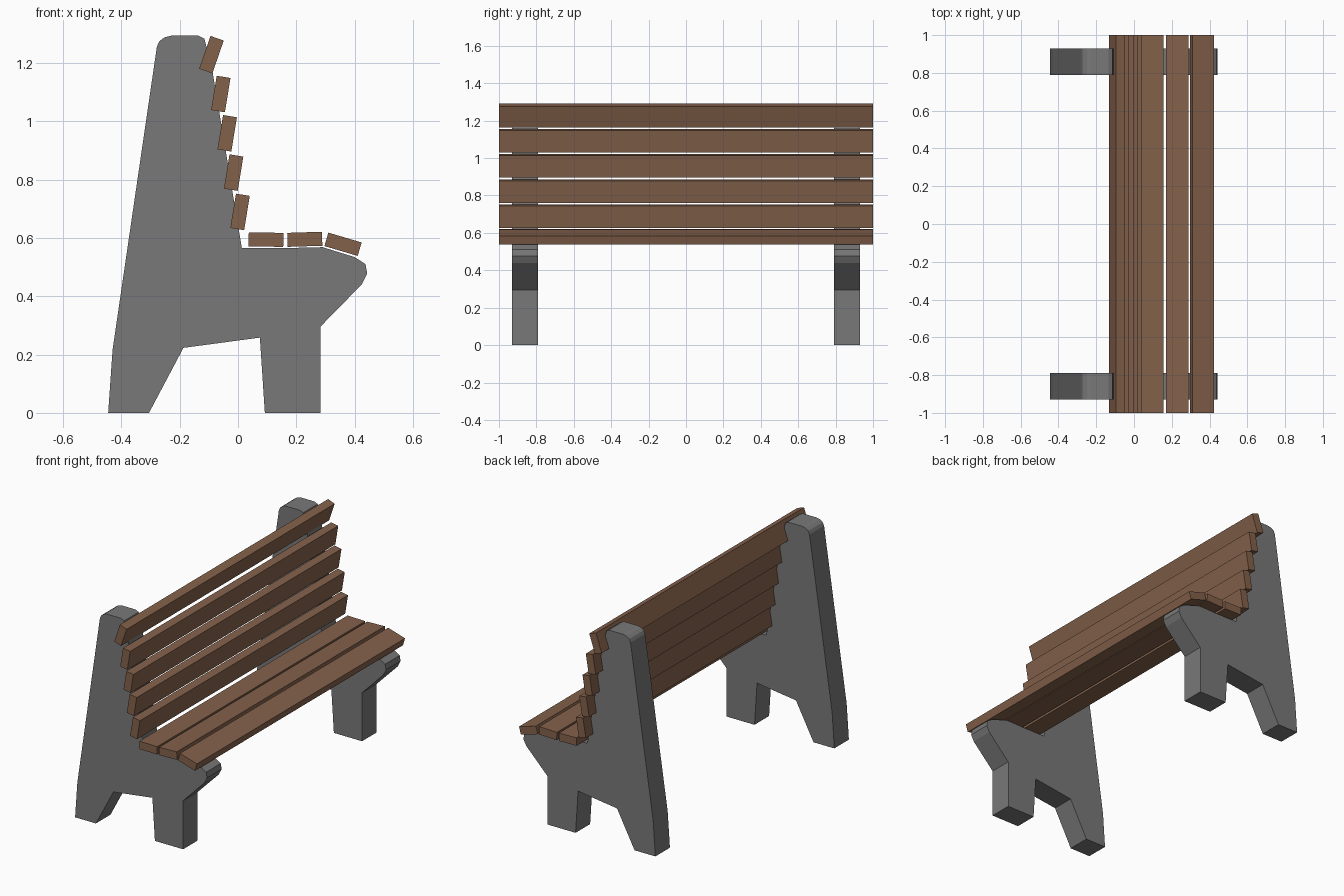
import bpy, bmesh
from math import radians

if "Cube" in bpy.data.objects:
    bpy.data.objects.remove(bpy.data.objects["Cube"])


def material(name, color):
    m = bpy.data.materials.new(name)
    m.diffuse_color = color
    m.use_nodes = True
    m.node_tree.nodes["Principled BSDF"].inputs["Base Color"].default_value = m.diffuse_color
    return m


wood = material("wood", (0.23, 0.12, 0.07, 1))
concrete = material("concrete", (0.19, 0.19, 0.19, 1))


def finish(name, bm, mat):
    bmesh.ops.recalc_face_normals(bm, faces=bm.faces[:])
    mesh = bpy.data.meshes.new(name)
    bm.to_mesh(mesh)
    bm.free()
    mesh.materials.append(mat)
    obj = bpy.data.objects.new(name, mesh)
    bpy.context.collection.objects.link(obj)
    return obj


# Side support outline (x, z)
PROFILE = [
    (-0.445, 0), (-0.305, 0), (-0.187, 0.223), (0.075, 0.258),      # rear foot, arch
    (0.092, 0), (0.282, 0), (0.282, 0.295),                         # front foot
    (0.424, 0.44), (0.443, 0.477), (0.437, 0.51), (0.40, 0.534),    # seat nose
    (0.29, 0.568), (0.16, 0.565), (0.013, 0.566),                   # seat rest
    (-0.087, 1.168), (-0.115, 1.283), (-0.135, 1.293),              # backrest edge
    (-0.228, 1.293), (-0.25, 1.288), (-0.269, 1.275), (-0.278, 1.256),  # rounded top
    (-0.43, 0.216),
]


def support(name, y0, y1):
    bm = bmesh.new()
    face = bm.faces.new([bm.verts.new((x, y0, z)) for x, z in PROFILE])
    side = bmesh.ops.extrude_face_region(bm, geom=[face], use_keep_orig=True)
    verts = [g for g in side["geom"] if isinstance(g, bmesh.types.BMVert)]
    bmesh.ops.translate(bm, verts=verts, vec=(0, y1 - y0, 0))
    return finish(name, bm, concrete)


support("near_support", -0.93, -0.79)
support("far_support", 0.79, 0.93)


# Plank running the full length: width along its tilted direction
def slat(name, x, z, tilt):
    bm = bmesh.new()
    bmesh.ops.create_cube(bm, size=1)
    bmesh.ops.scale(bm, verts=bm.verts[:], vec=(0.119, 2.0, 0.048))
    obj = finish(name, bm, wood)
    obj.location = (x, 0, z)
    obj.rotation_euler.y = radians(tilt)


# Seat slats, the front one sloping down
for i, (x, z, tilt) in enumerate([(0.096, 0.594, 1), (0.229, 0.595, -1.8), (0.360, 0.578, 16.5)]):
    slat(f"seat_slat_{i + 1}", x, z, tilt)

# Backrest slats, the top one leaning further back
for i in range(4):
    slat(f"back_slat_{i + 1}", 0.007 - 0.022 * i, 0.689 + 0.1347 * i, 90 + 9.3)
slat("back_slat_top", -0.091, 1.228, 90 + 19)
